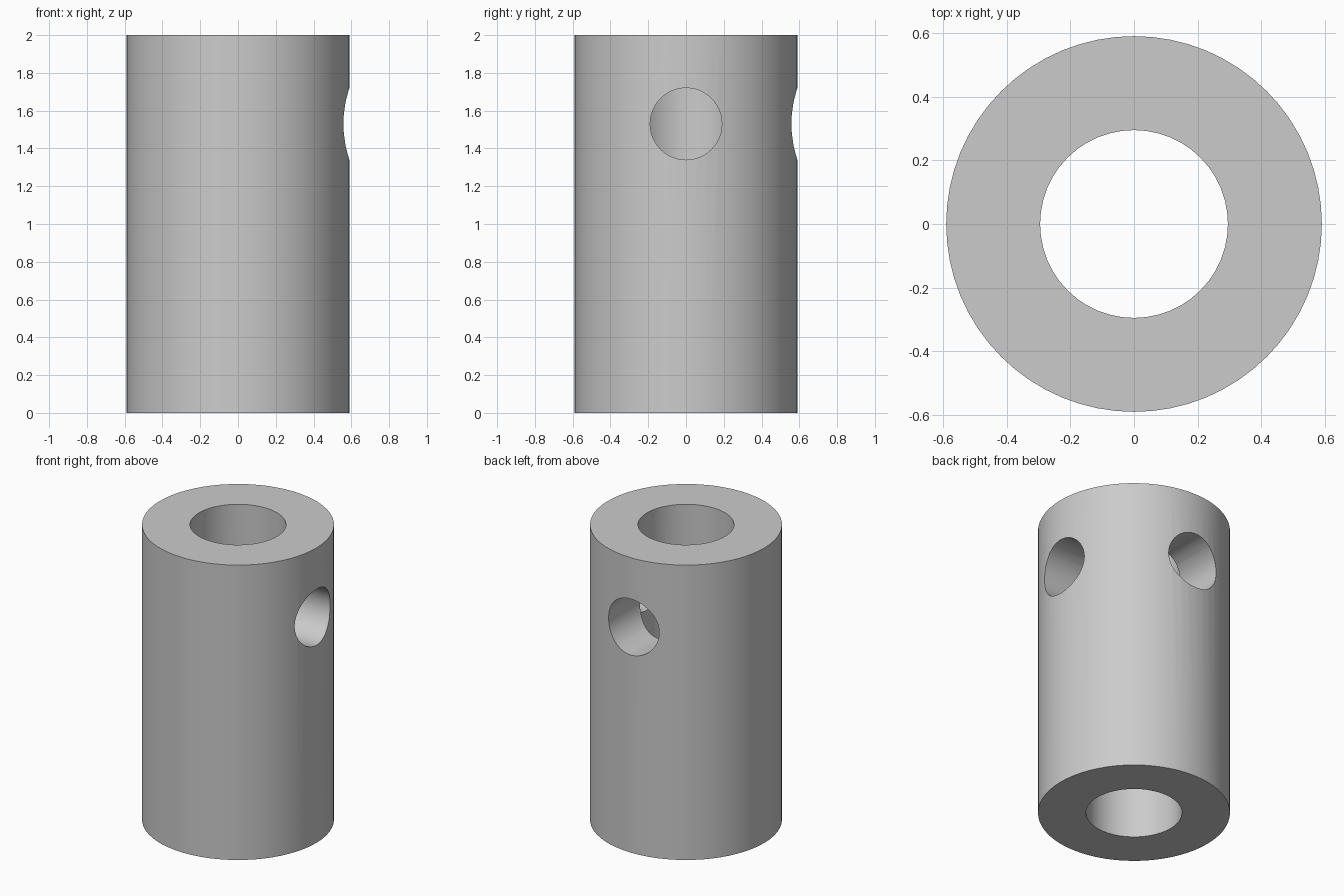
import bpy, math

cube = bpy.data.objects.get("Cube")
if cube:
    bpy.data.objects.remove(cube, do_unlink=True)

HEIGHT, OUTER, BORE = 2.0, 0.59, 0.295
HOLE, HOLE_Z = 0.19, 1.53

grey = bpy.data.materials.new("plain grey")
grey.use_nodes = True
colour = (0.6, 0.6, 0.6, 1)
grey.diffuse_color = colour
grey.node_tree.nodes["Principled BSDF"].inputs["Base Color"].default_value = colour


def cylinder(name, radius, depth, location, rotation=(0, 0, 0), sides=48):
    bpy.ops.mesh.primitive_cylinder_add(vertices=sides, radius=radius, depth=depth,
                                        location=location, rotation=rotation)
    obj = bpy.context.object
    obj.name = name
    obj.data.materials.append(grey)
    return obj


# Solid sleeve body
sleeve = cylinder("sleeve", OUTER, HEIGHT, (0, 0, HEIGHT / 2), sides=64)

# Central bore, then one radial hole on the left and one on the back
quarter = math.pi / 2
cutters = [
    cylinder("bore_cutter", BORE, HEIGHT + 0.4, (0, 0, HEIGHT / 2)),
    cylinder("left_hole_cutter", HOLE, 0.8, (0.4, 0, HOLE_Z), (0, quarter, 0)),
    cylinder("back_hole_cutter", HOLE, 0.8, (0, 0.4, HOLE_Z), (quarter, 0, 0)),
]
bpy.ops.object.select_all(action="DESELECT")
sleeve.select_set(True)
bpy.context.view_layer.objects.active = sleeve
for cutter in cutters:
    cut = sleeve.modifiers.new(cutter.name, "BOOLEAN")
    cut.operation = "DIFFERENCE"
    cut.solver = "EXACT"
    cut.object = cutter
    bpy.ops.object.modifier_apply(modifier=cut.name)
    bpy.data.objects.remove(cutter, do_unlink=True)

# Smooth walls with crisp rims
bpy.ops.object.shade_smooth_by_angle(angle=math.radians(30))
